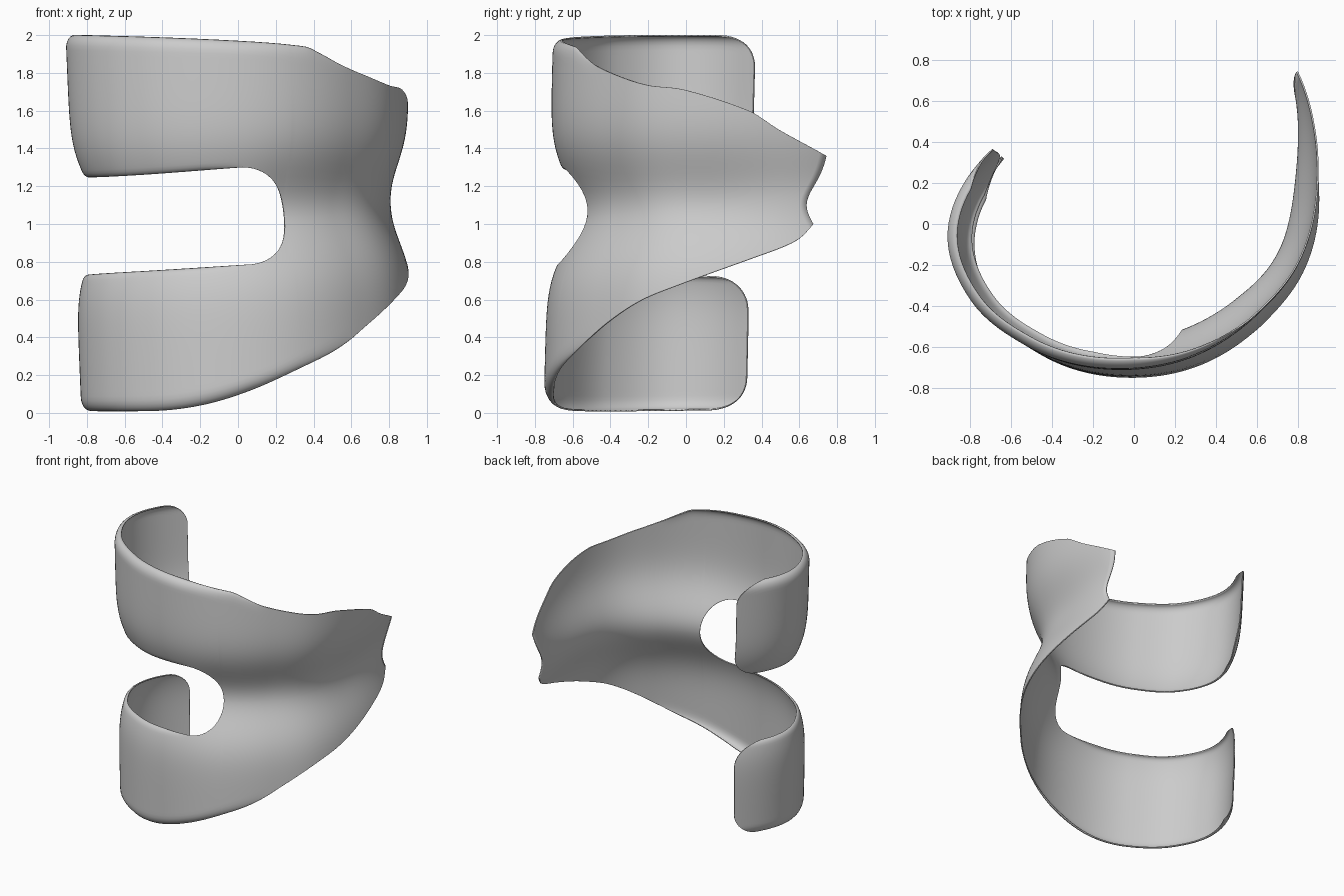
import bpy, bmesh, math

cube = bpy.data.objects.get("Cube")
if cube:
    bpy.data.objects.remove(cube, do_unlink=True)


def spline(points, x):
    """Smooth interpolation through (x, value) pairs."""
    n = len(points)
    x = min(max(x, points[0][0]), points[-1][0])
    i = next(k for k in range(n - 1) if x <= points[k + 1][0])

    def slope(k):
        a, b = points[max(k - 1, 0)], points[min(k + 1, n - 1)]
        return (b[1] - a[1]) / (b[0] - a[0])
    (x0, y0), (x1, y1) = points[i], points[i + 1]
    h = x1 - x0
    t = (x - x0) / h
    return ((1 + 2 * t) * (1 - t) ** 2 * y0 + t * (1 - t) ** 2 * h * slope(i)
            + t * t * (3 - 2 * t) * y1 + t * t * (t - 1) * h * slope(i + 1))


# Plan radius, edge heights, lean and waist against the angle around the cuff
RADIUS = [(152, .785), (182, .91), (205, .88), (228, .795), (262, .712), (294, .70),
          (323, .735), (346, .815), (372, .912), (387, .995), (404, 1.13)]
TOP = [(152, 2), (200, 2), (262, 1.975), (301, 1.94), (308, 1.905), (319, 1.84),
       (332, 1.785), (346, 1.735), (360, 1.71), (381, 1.6), (390, 1.5), (404, 1.36)]
BOTTOM = [(152, .015), (225, .01), (247, .04), (270, .12), (294, .24), (312, .34),
          (330, .48), (346, .6), (360, .68), (384, .82), (397, .91), (404, 1.0)]
SLOT_TOP = [(152, 1.25), (205, 1.25), (270, 1.3)]
SLOT_BOTTOM = [(152, .72), (205, .74), (270, .785)]
MIDDLE = [(152, 1.04), (294, 1.04), (350, 1.08), (404, 1.17)]
WAIST_DEPTH = [(152, .14), (270, .145), (294, .158), (350, .135), (375, .13), (404, .085)]
LEAN = [(152, .03), (185, .042), (220, .042), (360, .029), (404, .02)]
START, CORNER, SLOT, SLOT_END, END = 152, 168, 270, 293, 404


def surface_point(angle, z, lip):
    right = min(max((angle - 200) / 160, 0), 1)
    centre = 1.02 + .09 * right
    waist = spline(WAIST_DEPTH, angle) * math.exp(-((z - centre) / .27) ** 2)
    # Concave free edge at the wide end
    if angle > 380:
        angle -= (angle - 380) / 24 * 3.5 * math.exp(-((z - 1.1) / .13) ** 2)
    r = spline(RADIUS, angle) - waist - lip
    a = math.radians(angle)
    drop = 1.95 - z
    return (r * math.cos(a) + drop * spline(LEAN, angle),
            r * math.sin(a) - drop * .025, z)


def curl(distance, reach):
    """Inward quarter-round near an edge, from 0 to 1."""
    q = max(0, 1 - abs(distance) / reach)
    return 1 - math.sqrt(max(0, 1 - q * q))


# Angles bunch up where the outline turns quickly
quarter = [i / 14 * math.pi / 2 for i in range(15)]
angles = [CORNER - (CORNER - START) * math.cos(t) for t in quarter]
angles += [CORNER + (SLOT - CORNER) * i / 45 for i in range(1, 46)]
angles += [SLOT + (SLOT_END - SLOT) * math.sin(t) for t in quarter[1:]]
angles += [SLOT_END + (END - SLOT_END) * i / 55 for i in range(1, 56)]

ROWS = 28
bm = bmesh.new()
for upper in (True, False):
    sign = 1 if upper else -1
    grid = []
    for angle in angles:
        rim = spline(TOP if upper else BOTTOM, angle)
        slot = spline(SLOT_TOP if upper else SLOT_BOTTOM, angle)
        # Round the band corners and the closed end of the slot
        cut = sign * .17 * curl(angle - START, CORNER - START)
        outer, inner = rim - cut, slot + cut
        if angle > SLOT:
            mid = spline(MIDDLE, angle)
            q = min((angle - SLOT) / (SLOT_END - SLOT), 1)
            inner = mid + (slot - mid) * math.sqrt(max(0, 1 - q * q))
        rim_fade = min(max((320 - angle) / 50, 0), 1)
        slot_fade = min(max((SLOT - angle) / 20, 0), 1)
        column = []
        for i in range(ROWS + 1):
            z = outer + (inner - outer) * (1 - math.cos(math.pi * i / ROWS)) / 2
            lip = .05 * rim_fade * curl(z - rim, .07) + .02 * slot_fade * curl(z - slot, .03)
            column.append(bm.verts.new(surface_point(angle, z, lip)))
        grid.append(column if upper else column[::-1])
    for left, right in zip(grid, grid[1:]):
        for i in range(ROWS):
            bm.faces.new((left[i + 1], right[i + 1], right[i], left[i]))
bmesh.ops.remove_doubles(bm, verts=bm.verts, dist=.0005)

mesh = bpy.data.meshes.new("cuff_shell")
bm.to_mesh(mesh)
bm.free()
cuff = bpy.data.objects.new("cuff_shell", mesh)
bpy.context.collection.objects.link(cuff)

# Plain grey
grey = bpy.data.materials.new("plain_grey")
grey.use_nodes = True
color = (.6, .6, .6, 1)
grey.diffuse_color = color
grey.node_tree.nodes["Principled BSDF"].inputs["Base Color"].default_value = color
mesh.materials.append(grey)

# Thin wall and smooth shading
wall = cuff.modifiers.new("wall", "SOLIDIFY")
wall.thickness = .008
wall.offset = -1
bpy.context.view_layer.objects.active = cuff
cuff.select_set(True)
bpy.ops.object.shade_smooth_by_angle(angle=math.radians(40))
